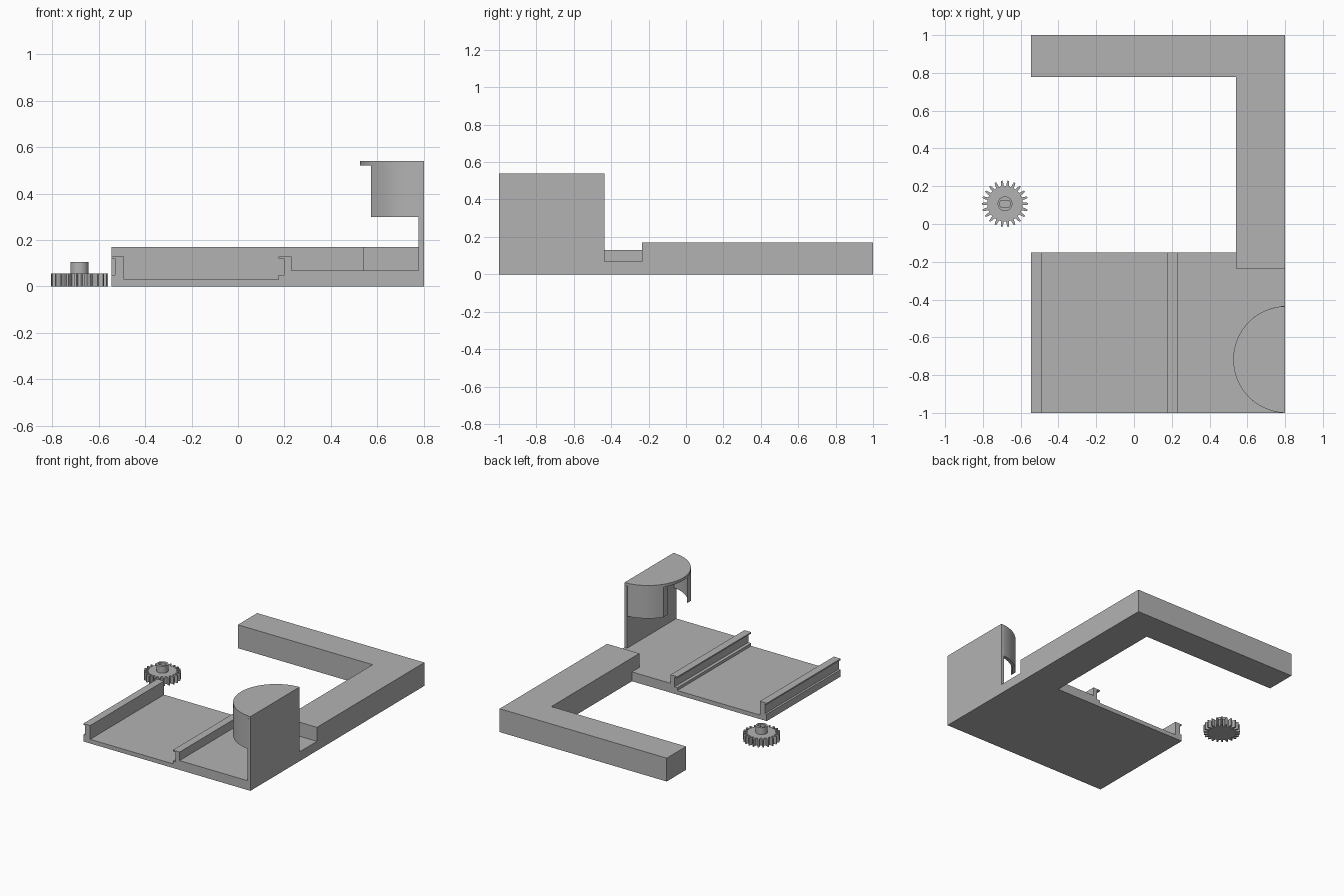
import bpy, bmesh, math
from mathutils import Vector

if "Cube" in bpy.data.objects:
    bpy.data.objects.remove(bpy.data.objects["Cube"])

grey = bpy.data.materials.new("plastic grey")
grey.diffuse_color = (0.45, 0.45, 0.45, 1)
grey.use_nodes = True
grey.node_tree.nodes["Principled BSDF"].inputs["Base Color"].default_value = grey.diffuse_color


def finish(name, bm, smooth=False):
    bmesh.ops.recalc_face_normals(bm, faces=bm.faces[:])
    me = bpy.data.meshes.new(name)
    bm.to_mesh(me)
    bm.free()
    me.materials.append(grey)
    ob = bpy.data.objects.new(name, me)
    bpy.context.collection.objects.link(ob)
    if smooth:
        bpy.ops.object.select_all(action='DESELECT')
        ob.select_set(True)
        bpy.context.view_layer.objects.active = ob
        bpy.ops.object.shade_smooth_by_angle(angle=math.radians(30))
    return ob


def prism(name, pts, lo, hi, axis='z', smooth=False):
    """Extrude a closed outline along z (outline in xy) or y (outline in xz)."""
    bm = bmesh.new()
    place = (lambda a, b: (a, b, lo)) if axis == 'z' else (lambda a, b: (a, lo, b))
    step = Vector((0, 0, hi - lo)) if axis == 'z' else Vector((0, hi - lo, 0))
    face = bm.faces.new([bm.verts.new(place(a, b)) for a, b in pts])
    new = bmesh.ops.extrude_face_region(bm, geom=[face])["geom"]
    bmesh.ops.translate(bm, vec=step, verts=[v for v in new if isinstance(v, bmesh.types.BMVert)])
    return finish(name, bm, smooth)


def box(name, x0, x1, y0, y1, z0, z1):
    return prism(name, [(x0, y0), (x1, y0), (x1, y1), (x0, y1)], z0, z1)


# Base plate with its two grooved rails
prism("base_plate_with_rails", [
    (-0.545, 0), (0.80, 0), (0.80, 0.068), (0.23, 0.068), (0.23, 0.13),
    (0.175, 0.13), (0.175, 0.12), (0.198, 0.12), (0.198, 0.05), (0.175, 0.05),
    (0.175, 0.03), (-0.49, 0.03), (-0.49, 0.13), (-0.545, 0.13),
    (-0.545, 0.12), (-0.53, 0.12), (-0.53, 0.05), (-0.545, 0.05)],
    -1.0, -0.15, 'y')

# L-shaped arm and its foot on the plate
prism("side_and_back_arm", [
    (0.54, -0.15), (0.80, -0.15), (0.80, 1.0), (-0.545, 1.0),
    (-0.545, 0.777), (0.54, 0.777)], 0, 0.17)
box("arm_foot", 0.54, 0.80, -0.235, -0.15, 0.068, 0.17)

# Upright wall carrying the half-round housing
box("upright_wall", 0.778, 0.80, -1.0, -0.435, 0.068, 0.52)

CX, CY, R, RI = 0.808, -0.7175, 0.2825, 0.26


def arc(r, xmin, xmax, side, n=24):
    """Arc between two x positions, on the +y or -y side."""
    a0 = math.acos(min(1, (CX - xmin) / r))
    a1 = math.acos((CX - xmax) / r)
    return [(CX - r * math.cos(a0 + (a1 - a0) * i / n),
             CY + side * r * math.sin(a0 + (a1 - a0) * i / n)) for i in range(n + 1)]


# Half-round cap
upper = arc(R, CX - R, 0.80, 1)
lower = arc(R, CX - R, 0.80, -1)
prism("housing_cap", upper + lower[:0:-1], 0.52, 0.54, smooth=True)

# Curved shell halves either side of the front opening
for side, name in ((1, "housing_shell_rear"), (-1, "housing_shell_front")):
    prism(name, arc(R, 0.573, 0.778, side) + arc(RI, 0.573, 0.778, side)[::-1],
          0.30, 0.52, smooth=True)

# Toothed gear
GX, GY, TEETH = -0.683, 0.107, 22
outline = []
for t in range(TEETH):
    for f, r in ((-0.28, 0.094), (-0.22, 0.108), (-0.12, 0.123),
                 (0.12, 0.123), (0.22, 0.108), (0.28, 0.094)):
        a = 2 * math.pi * (t + f) / TEETH
        outline.append((GX + r * math.cos(a), GY + r * math.sin(a)))
prism("gear", outline, 0, 0.055)

# Gear hub with a flat-sided shaft hole
N = 48
bm = bmesh.new()
rings = []
for hole, z in ((0, 0.055), (0, 0.105), (1, 0.105), (1, 0.055)):
    ring = []
    for i in range(N):
        a = 2 * math.pi * i / N
        r = 0.028 if hole else 0.039
        x, y = r * math.cos(a), r * math.sin(a)
        if hole:
            y = max(-0.018, min(0.018, y))
        ring.append(bm.verts.new((GX + x, GY + y, z)))
    rings.append(ring)
for k in range(4):
    a, b = rings[k], rings[(k + 1) % 4]
    for i in range(N):
        j = (i + 1) % N
        bm.faces.new((a[i], a[j], b[j], b[i]))
finish("gear_hub", bm, True)
